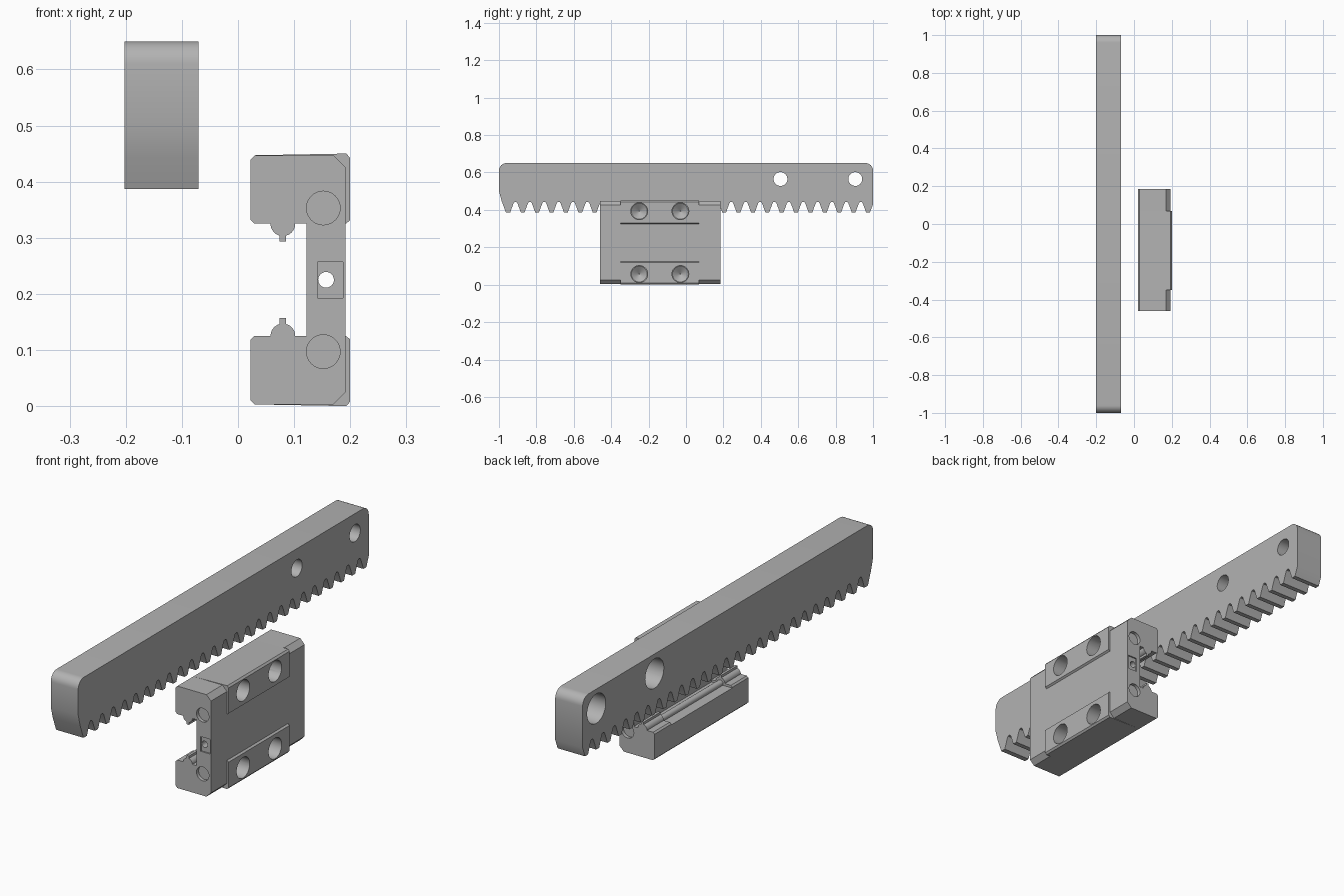
import bpy, bmesh, math
from mathutils import Matrix, Vector

if "Cube" in bpy.data.objects:
    bpy.data.objects.remove(bpy.data.objects["Cube"])

GREY = (0.45, 0.45, 0.45, 1)
steel = bpy.data.materials.new("steel grey")
steel.use_nodes = True
steel.diffuse_color = GREY
steel.node_tree.nodes["Principled BSDF"].inputs["Base Color"].default_value = GREY


def finish(bm, name):
    bmesh.ops.recalc_face_normals(bm, faces=bm.faces)
    mesh = bpy.data.meshes.new(name)
    bm.to_mesh(mesh)
    bm.free()
    mesh.materials.append(steel)
    obj = bpy.data.objects.new(name, mesh)
    bpy.context.collection.objects.link(obj)
    return obj


def prism(name, points, axis, lo, hi):
    """Extrude a closed (a, z) outline along x or y."""
    bm = bmesh.new()
    place = (lambda a, z: (lo, a, z)) if axis == "x" else (lambda a, z: (a, lo, z))
    face = bm.faces.new([bm.verts.new(place(a, z)) for a, z in points])
    moved = bmesh.ops.extrude_face_region(bm, geom=[face])["geom"]
    step = Vector((hi - lo, 0, 0)) if axis == "x" else Vector((0, hi - lo, 0))
    bmesh.ops.translate(bm, vec=step, verts=[v for v in moved if isinstance(v, bmesh.types.BMVert)])
    return finish(bm, name)


def rod(name, start, end, r1, r2=None, sides=40):
    """Cylinder or cone between two points."""
    start, end = Vector(start), Vector(end)
    d = end - start
    m = Matrix.Translation((start + end) / 2) @ d.to_track_quat("Z", "Y").to_matrix().to_4x4()
    bm = bmesh.new()
    bmesh.ops.create_cone(bm, cap_ends=True, segments=sides, radius1=r1,
                          radius2=r1 if r2 is None else r2, depth=d.length, matrix=m)
    return finish(bm, name)


def cut(obj, cutters):
    bpy.context.view_layer.objects.active = obj
    for c in cutters:
        mod = obj.modifiers.new("cut", "BOOLEAN")
        mod.operation, mod.solver, mod.object = "DIFFERENCE", "EXACT", c
        bpy.ops.object.modifier_apply(modifier=mod.name)
        bpy.data.objects.remove(c)


def smooth(obj):
    bpy.ops.object.select_all(action="DESELECT")
    obj.select_set(True)
    bpy.context.view_layer.objects.active = obj
    bpy.ops.object.shade_smooth_by_angle(angle=math.radians(30))


def arc(cx, cz, r, a0, a1, n=8):
    angles = [math.radians(a0 + (a1 - a0) * i / n) for i in range(n + 1)]
    return [(cx + r * math.cos(a), cz + r * math.sin(a)) for a in angles]


# Toothed rack: rounded top corners, tapered front end, trapezoid teeth
TEETH, PITCH, FIRST = 26, 2 / 26, -0.95
TIP, ROOT = 0.387, 0.443
outline = [(-1, 0.5), (-0.985, 0.445), (-0.963, TIP)]
for i in range(TEETH):
    y = FIRST + i * PITCH
    if i:
        outline.append((y - 0.0103, TIP))
    outline.append((y + 0.0103, TIP))
    if i < TEETH - 1:
        outline.append((y + 0.0275, ROOT - 0.009))
        outline += [(y + 0.032, ROOT - 0.002), (y + PITCH / 2, ROOT),
                    (y + PITCH - 0.032, ROOT - 0.002)]
        outline.append((y + PITCH - 0.0275, ROOT - 0.009))
outline += [(1, 0.43)] + arc(0.96, 0.61, 0.04, 0, 90) + arc(-0.96, 0.61, 0.04, 90, 180)
rack = prism("toothed_rack", outline, "x", -0.202, -0.07)

# Counterbored mounting holes in the rack
for y in (0.505, 0.905):
    cut(rack, [rod("bore", (-0.3, y, 0.565), (0, y, 0.565), 0.037),
               rod("counterbore", (-0.3, y, 0.565), (-0.12, y, 0.565), 0.064)])
smooth(rack)

# Carriage outlines are given as (x, height above the middle) and mirrored
MID = 0.225


def mirrored(half):
    return [(x, MID + h) for x, h in half] + [(x, MID - h) for x, h in reversed(half)]


FRONT, BACK, PAD_FRONT, PAD_BACK = -0.46, 0.185, -0.35, 0.07
body_half = [(0.192, 0.1), (0.2, 0.106), (0.2, 0.217), (0.193, 0.225), (0.03, 0.222),
             (0.022, 0.214), (0.022, 0.11), (0.122, 0.11)]
body = prism("carriage_body", mirrored(body_half), "y", PAD_FRONT, PAD_BACK)

# Blind threaded holes with conical bottoms in the raised pads
for y in (-0.25, -0.03):
    for h in (-0.168, 0.168):
        z = MID + h
        cut(body, [rod("drill", (0.25, y, z), (0.13, y, z), 0.045),
                   rod("drill_tip", (0.132, y, z), (0.1, y, z), 0.045, 0.002)])


def grease_bore():
    return rod("grease_bore", (0.157, -1, MID), (0.157, 1, MID), 0.014, sides=24)


cut(body, [grease_bore()])
smooth(body)

# End caps with seal lips, recessed plugs and a recessed port
lip = arc(0.08, 0.1, 0.022, 180, 255) + [(0.0743, 0.068), (0.0857, 0.068)] \
    + arc(0.08, 0.1, 0.022, 285, 360)
cap_half = [(0.192, 0.2), (0.17, 0.222), (0.03, 0.222), (0.022, 0.214), (0.022, 0.107),
            (0.029, 0.1)] + lip + [(0.122, 0.1)]
for name, lo, hi, outer, inward in (("front_end_cap", FRONT, PAD_FRONT, FRONT, 1),
                                    ("back_end_cap", PAD_BACK, BACK, BACK, -1)):
    cap = prism(name, mirrored(cap_half), "y", lo, hi)
    away = outer - inward * 0.05
    port = [(0.142, MID - 0.032), (0.187, MID - 0.032), (0.187, MID + 0.032), (0.142, MID + 0.032)]
    cutters = [prism("port", port, "y", away, outer + inward * 0.006), grease_bore()]
    for h in (-0.128, 0.128):
        z = MID + h
        cutters.append(rod("plug", (0.152, away, z), (0.152, outer + inward * 0.015, z), 0.03))
    cut(cap, cutters)
    smooth(cap)

# Ball retainers running along both arms between the caps
for name, h in (("upper_ball_retainer", 0.104), ("lower_ball_retainer", -0.104)):
    smooth(rod(name, (0.08, FRONT + 0.03, MID + h), (0.08, BACK - 0.03, MID + h), 0.014, sides=24))
